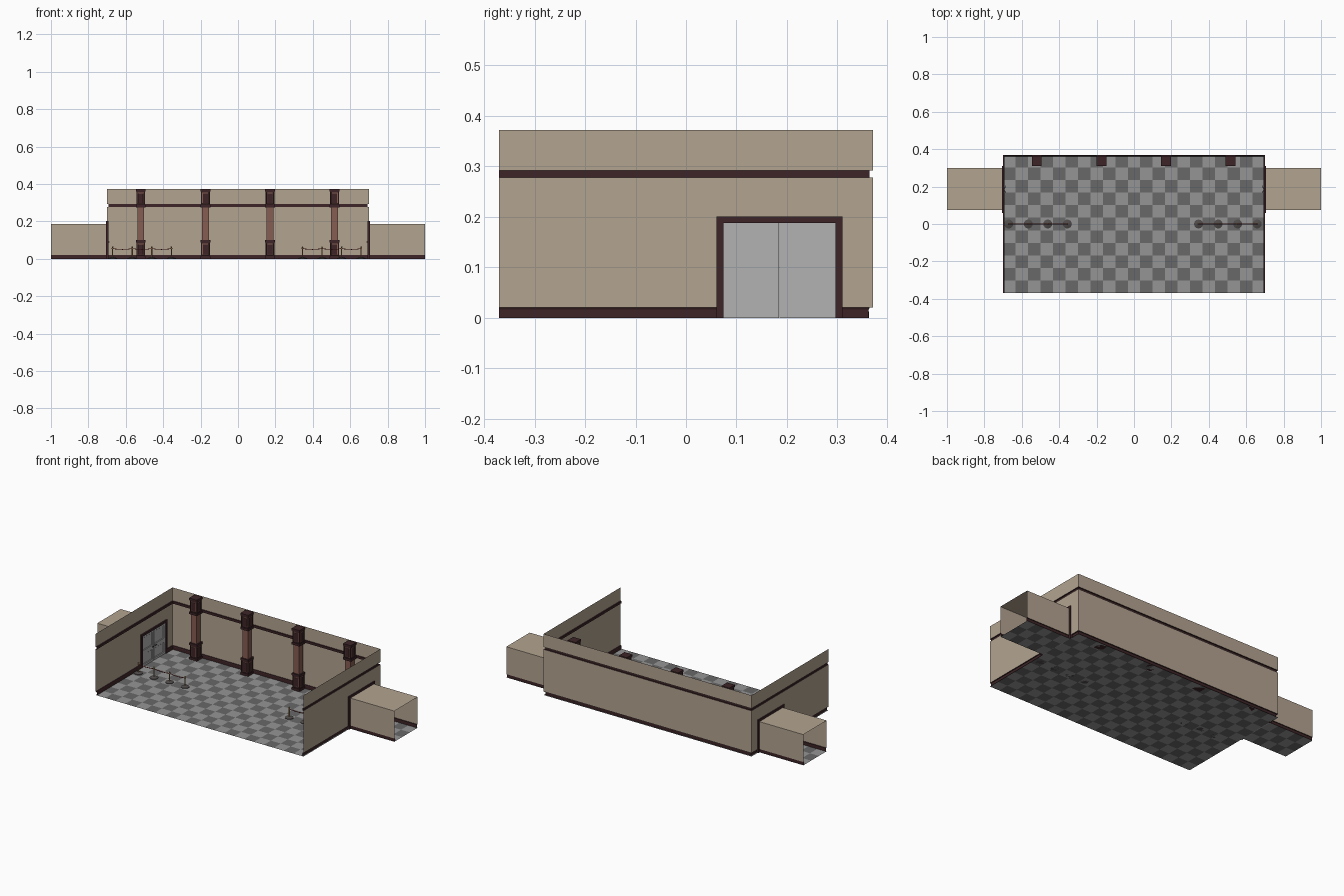
import bpy, bmesh, math
from mathutils import Vector

if "Cube" in bpy.data.objects:
    bpy.data.objects.remove(bpy.data.objects["Cube"])


def mat(name, r, g, b):
    m = bpy.data.materials.new(name)
    m.diffuse_color = (r, g, b, 1)
    m.use_nodes = True
    m.node_tree.nodes["Principled BSDF"].inputs["Base Color"].default_value = m.diffuse_color
    return m


BEIGE = mat("beige_plaster", .45, .37, .28)
DARK = mat("dark_wood", .048, .018, .021)
BROWN = mat("red_brown_wood", .235, .11, .085)
LIGHT = mat("light_tile", .30, .30, .30)
SHADE = mat("dark_tile", .14, .14, .14)
GREY = mat("door_grey", .45, .45, .45)
METAL = mat("dark_metal", .08, .07, .07)
BRASS = mat("brass", .35, .2, .08)
RED = mat("rope_red", .25, .03, .03)


def finish(name, bm, mats):
    me = bpy.data.meshes.new(name)
    bm.to_mesh(me)
    bm.free()
    for m in mats:
        me.materials.append(m)
    ob = bpy.data.objects.new(name, me)
    bpy.context.collection.objects.link(ob)
    return ob


def loft(name, rows, seg_mats, mats):
    """Quads between rows of points; one material index per row segment."""
    bm = bmesh.new()
    vs = [[bm.verts.new(p) for p in row] for row in rows]
    for a, b in zip(vs, vs[1:]):
        for i, mi in enumerate(seg_mats):
            bm.faces.new((a[i], a[i + 1], b[i + 1], b[i])).material_index = mi
    return finish(name, bm, mats)


def add_box(bm, lo, hi, mi=0):
    lo, hi = Vector(lo), Vector(hi)
    r = bmesh.ops.create_cube(bm, size=1)
    for v in r["verts"]:
        v.co = Vector((v.co[i] * (hi[i] - lo[i]) + (lo[i] + hi[i]) / 2 for i in range(3)))
    faces = list({f for v in r["verts"] for f in v.link_faces})
    for f in faces:
        f.material_index = mi
    bm.normal_update()
    return faces


def inset(bm, faces, t, d):
    bmesh.ops.inset_individual(bm, faces=faces, thickness=t, depth=d)


def checker(name, x0, x1, y0, y1, nx, ny):
    bm = bmesh.new()
    g = [[bm.verts.new((x0 + (x1 - x0) * i / nx, y0 + (y1 - y0) * j / ny, 0))
          for j in range(ny + 1)] for i in range(nx + 1)]
    for i in range(nx):
        for j in range(ny):
            f = bm.faces.new((g[i][j], g[i + 1][j], g[i + 1][j + 1], g[i][j + 1]))
            f.material_index = (i + j) % 2
    finish(name, bm, (LIGHT, SHADE))


# Floors
checker("room_floor", -.7, .7, -.37, .37, 21, 11)

# Walls: (inward offset, height) profile with skirting and picture rail
W, D, H = .7, .37, .372
PROFILE = [(.008, 0), (.008, .017), (.006, .021), (0, .021), (0, .278),
           (.007, .278), (.007, .292), (0, .292), (0, H)]
PMATS = [1, 1, 1, 0, 1, 1, 1, 0]
WM = (BEIGE, DARK)
DY0, DY1, DZ = .066, .304, .194          # doorway opening


def back_row(fx, corner):
    return [(fx * (W - d), D - d if corner else DY1, z) for d, z in PROFILE]


loft("back_wall", [back_row(-1, 0), back_row(-1, 1), back_row(1, 1), back_row(1, 0)], PMATS, WM)

for s, side in ((-1, "left"), (1, "right")):
    loft(side + "_wall_front", [[(s * (W - d), y, z) for d, z in PROFILE]
                                for y in (-D, DY0)], PMATS, WM)
    over = [(0, DZ)] + PROFILE[4:]
    loft(side + "_wall_over_door", [[(s * (W - d), y, z) for d, z in over]
                                    for y in (DY0, DY1)], PMATS[3:], WM)

    # Side passage, open at its outer end
    a, b, k, t = .075, .30, .005, .187
    section = [(a + k, 0), (a + k, .02), (a, .02), (a, t), (b, t),
               (b, .02), (b - k, .02), (b - k, 0)]
    loft(side + "_passage_walls", [[(s * x, y, z) for y, z in section] for x in (.703, 1)],
         [1, 1, 0, 0, 0, 1, 1], WM)
    checker(side + "_passage_floor", *sorted((s * .7, s)), a, b, 5, 3)

    # Door frame
    bm = bmesh.new()
    x0, x1 = sorted((s * .692, s * .706))
    add_box(bm, (x0, .06, 0), (x1, .074, .188))
    add_box(bm, (x0, .296, 0), (x1, .31, .188))
    add_box(bm, (x0, .06, .188), (x1, .31, .201))
    finish(side + "_door_frame", bm, (DARK,))

    # Double door with recessed panels on the room side
    x0, x1 = sorted((s * .697, s * .702))
    bm = bmesh.new()
    for ya, yb in ((.074, .1845), (.1855, .296)):
        for za, zb in ((0, .085), (.085, .188)):
            fs = [f for f in add_box(bm, (x0, ya, za), (x1, yb, zb)) if f.normal.x * s < -.5]
            inset(bm, fs, .018, 0)
            inset(bm, fs, .004, -.003)
    finish(side + "_double_door", bm, (GREY,))
    bm = bmesh.new()
    for y in (.177, .193):
        x0, x1 = sorted((s * .697, s * .689))
        add_box(bm, (x0, y - .002, .088), (x1, y + .002, .092))
        yo = y + math.copysign(.012, y - .185)
        x0, x1 = sorted((s * .691, s * .688))
        add_box(bm, (x0, min(y, yo), .088), (x1, max(y, yo), .092))
    finish(side + "_door_handles", bm, (METAL,))


# Pillars: shaft with panelled blocks between caps at the foot and head
def pillar(name, x):
    yc = .336
    bm = bmesh.new()

    def slab(r, z0, z1, mi):
        return add_box(bm, (x - r, yc - r, z0), (x + r, yc + r, z1), mi)

    slab(.0185, .098, .277, 1)
    for z0, z1 in ((0, .1), (.275, .3725)):
        slab(.0265, z0, z0 + .013, 0)
        slab(.0265, z1 - .013, z1, 0)
        sides = [f for f in slab(.0235, z0 + .013, z1 - .013, 0) if abs(f.normal.z) < .5]
        inset(bm, sides, .007, 0)
        inset(bm, sides, .002, -.003)
        for f in sides:
            f.material_index = 1
        inset(bm, sides, .005, 0)
        inset(bm, sides, .001, .002)
        for f in sides:
            f.material_index = 0
    finish(name, bm, (DARK, BROWN))


for i in range(4):
    pillar(f"pillar_{i + 1}", -.52 + i * .3455)


# Rope barriers: turned posts joined by sagging ropes
POST = [(.024, 0), (.024, .003), (.016, .006), (.004, .009), (.003, .012), (.003, .052),
        (.005, .053), (.005, .057), (.003, .059), (.0045, .062), (.003, .066), (0, .067)]


def post(name, x):
    n = 16
    rows = [[(x + r * math.cos(2 * math.pi * j / n), r * math.sin(2 * math.pi * j / n), z)
             for r, z in [(0, 0)] + POST] for j in range(n + 1)]
    ob = loft(name, rows, [0] * 4 + [1] * 8, (METAL, BRASS))
    bm = bmesh.new()
    bm.from_mesh(ob.data)
    bmesh.ops.remove_doubles(bm, verts=bm.verts, dist=1e-5)
    bmesh.ops.recalc_face_normals(bm, faces=bm.faces)
    bm.to_mesh(ob.data)
    bm.free()
    bpy.context.view_layer.objects.active = ob
    ob.select_set(True)
    bpy.ops.object.shade_smooth_by_angle(angle=math.radians(35))
    ob.select_set(False)


def rope(name, xa, xb):
    cu = bpy.data.curves.new(name, "CURVE")
    cu.dimensions = "3D"
    cu.bevel_depth = .002
    cu.bevel_resolution = 1
    sp = cu.splines.new("POLY")
    sp.points.add(8)
    for i, p in enumerate(sp.points):
        t = i / 8
        p.co = (xa + (xb - xa) * t, 0, .055 - .02 * t * (1 - t), 1)
    cu.materials.append(RED)
    bpy.context.collection.objects.link(bpy.data.objects.new(name, cu))


for side, start in (("left", -.67), ("right", .345)):
    xs = [start + .1045 * i for i in range(4)]
    for i, x in enumerate(xs):
        post(f"{side}_barrier_post_{i + 1}", x)
    for i in range(3):
        rope(f"{side}_rope_{i + 1}", xs[i], xs[i + 1])
